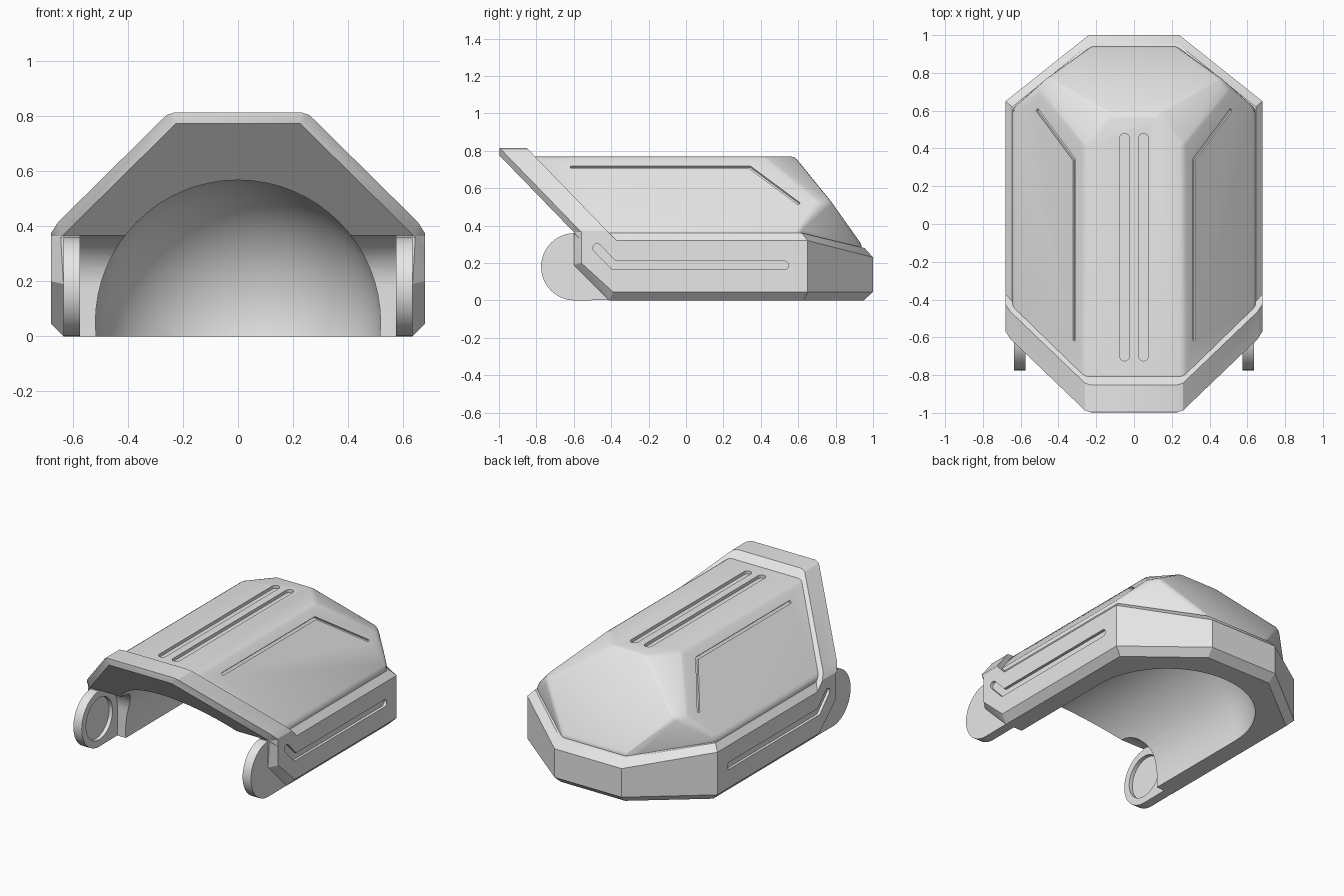
import bpy, bmesh, math
from mathutils import Vector

cube = bpy.data.objects.get("Cube")
if cube:
    bpy.data.objects.remove(cube, do_unlink=True)


def new_object(name, bm):
    bmesh.ops.recalc_face_normals(bm, faces=bm.faces)
    mesh = bpy.data.meshes.new(name)
    bm.to_mesh(mesh)
    bm.free()
    obj = bpy.data.objects.new(name, mesh)
    bpy.context.scene.collection.objects.link(obj)
    return obj


def hull(name, points, mirror=False):
    """Convex solid around the points, optionally mirrored in x."""
    points = [Vector(p) for p in points]
    if mirror:
        points += [Vector((-p.x, p.y, p.z)) for p in points]
    bm = bmesh.new()
    for p in points:
        bm.verts.new(p)
    bmesh.ops.convex_hull(bm, input=bm.verts)
    bmesh.ops.delete(bm, geom=[v for v in bm.verts if not v.link_faces], context='VERTS')
    bmesh.ops.dissolve_limit(bm, angle_limit=math.radians(1.5),
                             verts=bm.verts, edges=bm.edges)
    return new_object(name, bm)


def circle(y, z, r, n=48):
    return [(y + r * math.cos(2 * math.pi * i / n), z + r * math.sin(2 * math.pi * i / n))
            for i in range(n)]


def prism(name, outline, x0, x1):
    return hull(name, [(x, y, z) for x in (x0, x1) for y, z in outline])


def bake(obj):
    """Replace the mesh by its modified version."""
    deps = bpy.context.evaluated_depsgraph_get()
    mesh = bpy.data.meshes.new_from_object(obj.evaluated_get(deps))
    obj.modifiers.clear()
    obj.data = mesh


def combine(obj, other, operation):
    mod = obj.modifiers.new("combine", 'BOOLEAN')
    mod.operation, mod.solver, mod.object = operation, 'EXACT', other
    bake(obj)
    bpy.data.objects.remove(other, do_unlink=True)


def groove(obj, path, normal, radius, depth):
    """Cut a round-ended slot along the path into a flat face."""
    n = Vector(normal).normalized()
    t = n.orthogonal().normalized()
    s = n.cross(t)
    for a, b in zip(path, path[1:]):
        points = [Vector(p) + t * u + s * v + n * d
                  for p in (a, b) for u, v in circle(0, 0, radius, 16)
                  for d in (-depth, depth)]
        combine(obj, hull("slot_cutter", points), 'DIFFERENCE')


def front(z):
    """Depth of the leaning front face at a given height."""
    return -0.6 - (z - 0.365) * 0.97


# Lower base with chamfered bottom and upper edge
shell = hull("shell", [
    (0.635, -0.41, 0), (0.635, 0.63, 0), (0.23, 0.95, 0),
    (0.68, -0.39, 0.045), (0.68, 0.65, 0.045), (0.24, 1, 0.045),
    (0.635, -0.6, 0.19), (0.68, -0.56, 0.2),
    (0.68, -0.56, 0.32), (0.68, 0.65, 0.32), (0.24, 1, 0.23),
    (0.645, -0.6, 0.36), (0.645, 0.62, 0.36), (0.23, 0.955, 0.28)], True)

# Faceted upper hood
hood = hull("hood", [
    (0.26, front(0.77) + 0.03, 0.77), (0.26, 0.42, 0.77), (0.12, 0.58, 0.77),
    (0.5, 0.71, 0.53), (0.46, 0.775, 0.53),
    (0.645, front(0.385) + 0.03, 0.385), (0.645, 0.61, 0.385), (0.225, 0.945, 0.29),
    (0.64, front(0.3) + 0.03, 0.3), (0.64, 0.6, 0.3), (0.22, 0.93, 0.25)], True)
bevel = hood.modifiers.new("soft_edges", 'BEVEL')
bevel.width, bevel.segments = 0.02, 2
bevel.limit_method, bevel.angle_limit = 'ANGLE', math.radians(20)
bake(hood)
combine(shell, hood, 'UNION')

# Leaning front rim and its side cheeks
outer = [(0.68, 0.32), (0.68, 0.375), (0.655, 0.415), (0.26, 0.805), (0.23, 0.815)]
inner = [(0.64, 0.32), (0.64, 0.365), (0.225, 0.775)]
rim = hull("rim", [(x, front(z) + d, z) for x, z in outer for d in (0.04, 0.185)]
           + [(x, front(z), z) for x, z in inner], True)
combine(shell, rim, 'UNION')
cheek = hull("cheek", [(x, y, z) for x, y in ((0.64, -0.6), (0.68, -0.56), (0.68, -0.42))
                       for z in (0.3, 0.37)], True)
combine(shell, cheek, 'UNION')

# Round hinge lugs
for side in (1, -1):
    lug = prism("lug", circle(-0.595, 0.18, 0.18) + [(-0.38, 0.002), (-0.38, 0.35)],
                side * 0.575, side * 0.635)
    combine(shell, lug, 'UNION')

# Domed tunnel inside
bm = bmesh.new()
bmesh.ops.create_uvsphere(bm, u_segments=64, v_segments=32, radius=0.52)
for v in bm.verts:
    x, y, z = v.co
    v.co = (x, z + 0.3 - (1.6 if z < -0.001 else 0), 0.05 - y)
combine(shell, new_object("tunnel_cutter", bm), 'DIFFERENCE')

# Clearance notch between the lugs, and a recess in each lug
notch = circle(-0.595, 0.18, 0.187) + [(-0.408, -0.1), (-0.9, -0.1)]
combine(shell, prism("notch_cutter", notch, -0.5755, 0.5755), 'DIFFERENCE')
for side in (1, -1):
    recess = prism("recess_cutter", circle(-0.595, 0.18, 0.135), side * 0.55, side * 0.6)
    combine(shell, recess, 'DIFFERENCE')

# Slots on the top, sloping panels and side walls
for side in (1, -1):
    groove(shell, [(side * 0.05, -0.7, 0.77), (side * 0.05, 0.455, 0.77)],
           (0, 0, 1), 0.025, 0.02)
    panel = [(-0.61, 0.713), (0.34, 0.713), (0.6, 0.52)]
    groove(shell, [(side * (1.03 - z), y, z) for y, z in panel], (side, 0, 1), 0.009, 0.012)
    wall = [(0.525, 0.187), (-0.385, 0.187), (-0.475, 0.28)]
    groove(shell, [(side * 0.68, y, z) for y, z in wall], (side, 0, 0), 0.023, 0.018)

# Single grey finish
grey = bpy.data.materials.new("light_grey")
grey.use_nodes = True
colour = (0.8, 0.8, 0.8, 1)
grey.diffuse_color = colour
grey.node_tree.nodes["Principled BSDF"].inputs["Base Color"].default_value = colour
shell.data.materials.clear()
shell.data.materials.append(grey)
for poly in shell.data.polygons:
    poly.material_index = 0

bpy.ops.object.select_all(action='DESELECT')
shell.select_set(True)
bpy.context.view_layer.objects.active = shell
bpy.ops.object.shade_smooth_by_angle(angle=math.radians(25))
